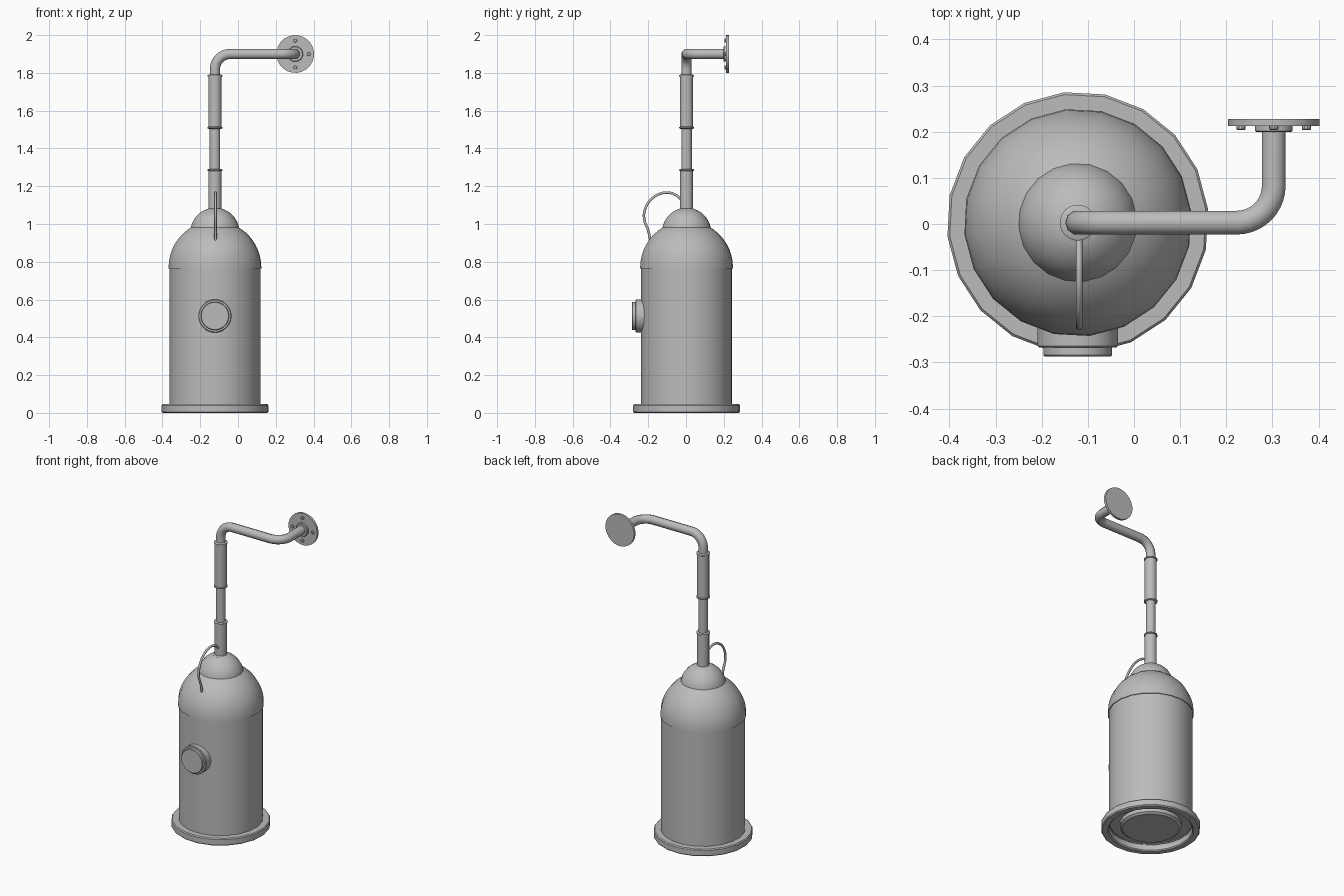
import bpy, math
from mathutils import Vector

cube = bpy.data.objects.get("Cube")
if cube:
    bpy.data.objects.remove(cube)

AXIS = Vector((-0.122, 0.003, 0))    # lamp body axis
MOUNT = Vector((0.303, 0.213, 1.9))  # wall plate centre

grey = bpy.data.materials.new("grey metal")
grey.use_nodes = True
colour = (0.5, 0.5, 0.5, 1)
grey.diffuse_color = colour
grey.node_tree.nodes["Principled BSDF"].inputs["Base Color"].default_value = colour


def lathe(name, profile, centre=AXIS, sides=20, facing_front=False, phase=6):
    """Spin (radius, height) points round z, or round -y when facing front."""
    verts, faces = [], []
    for r, h in profile:
        for i in range(sides):
            a = math.radians(phase) + math.tau * i / sides
            x, y = r * math.cos(a), r * math.sin(a)
            verts.append((x, -h, y) if facing_front else (x, y, h))
    for j in range(len(profile) - 1):
        for i in range(sides):
            k = (i + 1) % sides
            a, b = j * sides, (j + 1) * sides
            faces.append((a + i, a + k, b + k, b + i))
    faces.append(tuple(reversed(range(sides))))
    faces.append(tuple(range(len(verts) - sides, len(verts))))
    mesh = bpy.data.meshes.new(name)
    mesh.from_pydata(verts, [], faces)
    obj = bpy.data.objects.new(name, mesh)
    obj.location = centre
    finish(obj)
    return obj


def finish(obj):
    bpy.context.collection.objects.link(obj)
    obj.data.materials.append(grey)
    if obj.type == 'MESH':
        bpy.ops.object.select_all(action='DESELECT')
        obj.select_set(True)
        bpy.context.view_layer.objects.active = obj
        bpy.ops.object.shade_smooth_by_angle(angle=math.radians(35))


def tube(name, points, radius, kind='POLY'):
    curve = bpy.data.curves.new(name, 'CURVE')
    curve.dimensions = '3D'
    curve.bevel_depth = radius
    curve.bevel_resolution = 3
    curve.use_fill_caps = True
    spline = curve.splines.new(kind)
    if kind == 'BEZIER':
        spline.bezier_points.add(len(points) - 1)
        for bp, p in zip(spline.bezier_points, points):
            bp.co = p
            bp.handle_left_type = bp.handle_right_type = 'AUTO'
        spline.resolution_u = 6
    else:
        spline.points.add(len(points) - 1)
        for sp, p in zip(spline.points, points):
            sp.co = (*p, 1)
    finish(bpy.data.objects.new(name, curve))


def elbow(corner, d_in, d_out, radius, steps=10):
    """Points of a quarter bend between two perpendicular directions."""
    centre = corner - d_in * radius + d_out * radius
    return [centre - d_out * radius * math.cos(t) + d_in * radius * math.sin(t)
            for t in (math.pi / 2 * i / steps for i in range(steps + 1))]


def dome(radius, base, start, end, steps=10):
    angles = [math.radians(start + (end - start) * i / steps) for i in range(steps + 1)]
    return [(radius * math.cos(a), base + radius * math.sin(a)) for a in angles]


# Body, hollow underneath, with a stepped bottom rim
lathe("body", [(0.235, 0.1), (0.235, 0.04), (0.242, 0.04), (0.242, 0.77)])
lathe("bottom_rim", [(0.24, 0.045), (0.24, 0.006), (0.246, 0), (0.278, 0),
                     (0.284, 0.006), (0.284, 0.04), (0.279, 0.046), (0.24, 0.046)])
lathe("lamp_insert", [(0.163, 0.012), (0.177, 0.022), (0.177, 0.1)])

# Domed top and cap
lathe("dome", [(0.24, 0.765), (0.247, 0.765)] + dome(0.247, 0.77, 0, 75))
lathe("cap", [(0.12, 0.968)] + dome(0.131, 0.955, 6, 72))

# Telescopic stem with beaded sleeve ends
lathe("stem_collar", [(0.045, 1.06), (0.045, 1.078), (0.035, 1.082)])
lathe("lower_sleeve", [(0.035, 1.07), (0.035, 1.285)])
lathe("middle_stem", [(0.028, 1.28), (0.028, 1.52)])
lathe("upper_sleeve", [(0.035, 1.51), (0.035, 1.785)])
for i, z in enumerate((1.285, 1.51, 1.785)):
    lathe(f"sleeve_bead_{i + 1}", [(0.034, z - 0.006), (0.039, z - 0.003),
                                  (0.039, z + 0.003), (0.034, z + 0.006)])

# Bent arm from stem to wall
X, Y, Z = Vector((1, 0, 0)), Vector((0, 1, 0)), Vector((0, 0, 1))
top = Vector((AXIS.x, AXIS.y, MOUNT.z))
arm = [top - Z * 0.13] + elbow(top, Z, X, 0.08)
arm += elbow(Vector((MOUNT.x, AXIS.y, MOUNT.z)), X, Y, 0.08) + [MOUNT.copy()]
tube("arm", arm, 0.027)

# Wall plate, collar and bolts
lathe("wall_plate", [(0.1, -0.015), (0.1, 0)], MOUNT, 24, True)
lathe("plate_collar", [(0.041, -0.005), (0.041, 0.011), (0.038, 0.014)], MOUNT, 20, True)
for i in range(4):
    a = math.pi / 2 * i
    spot = MOUNT + Vector((math.cos(a), 0, math.sin(a))) * 0.071
    lathe(f"bolt_{i + 1}", [(0.01, -0.004), (0.01, 0.007), (0.008, 0.009)], spot, 10, True)

# Round front knob
knob = Vector((AXIS.x, 0, 0.513))
lathe("knob_base", [(0.088, 0.2), (0.088, 0.264), (0.084, 0.268)], knob, 28, True)
lathe("knob_face", [(0.075, 0.26), (0.075, 0.284), (0.072, 0.287)], knob, 28, True)

# Looping cable
loop = [(-0.025, 1.13), (-0.06, 1.157), (-0.11, 1.166), (-0.17, 1.143), (-0.212, 1.09),
        (-0.222, 1.03), (-0.2, 0.965), (-0.19, 0.92), (-0.185, 0.9)]
tube("cable", [(AXIS.x + 0.003, y, z) for y, z in loop], 0.007, 'BEZIER')
